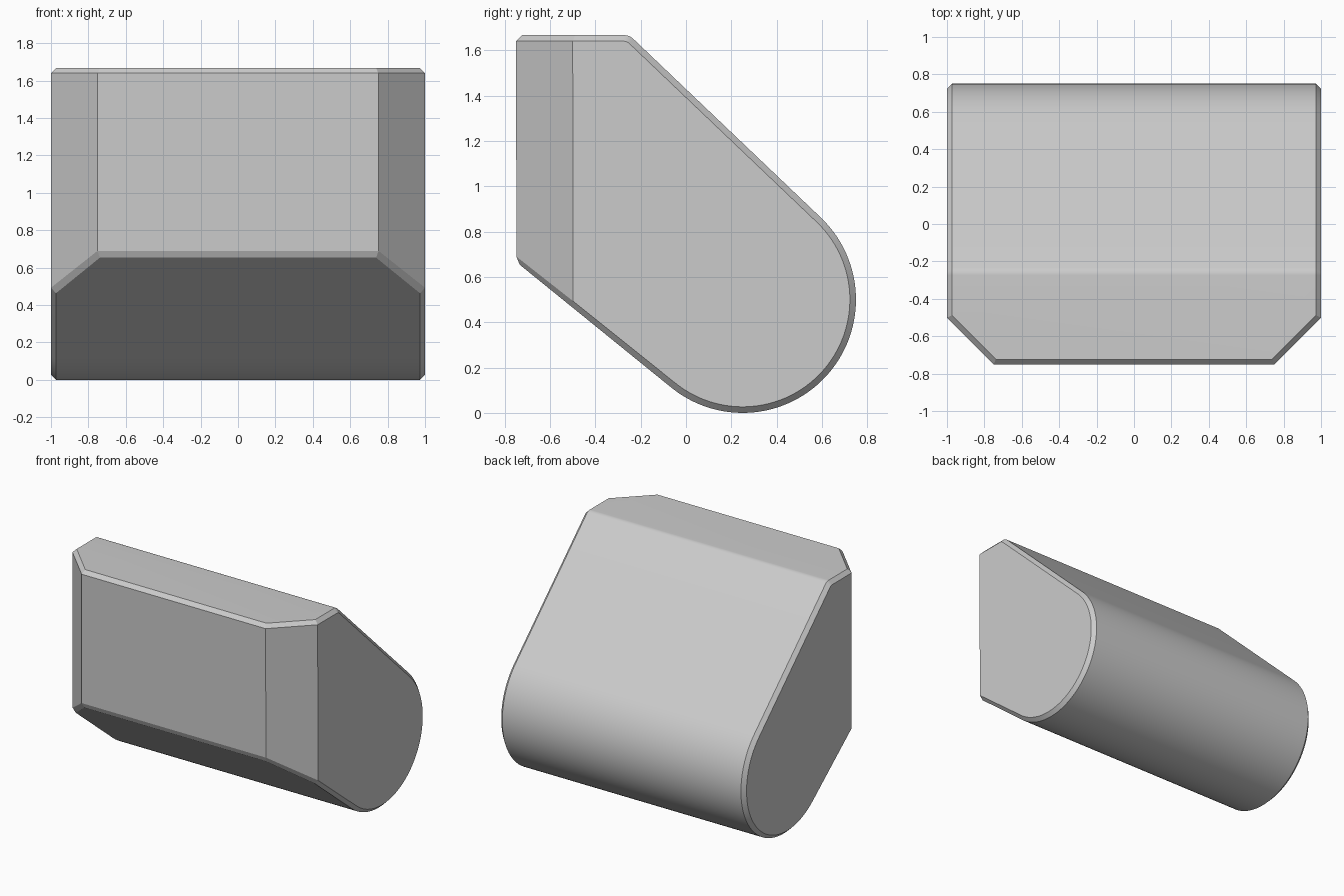
import bpy, bmesh, math
from mathutils import Vector

if "Cube" in bpy.data.objects:
    bpy.data.objects.remove(bpy.data.objects["Cube"])

TOP, FRONT = 1.667, -0.75
CY, CZ, R = 0.25, 0.5, 0.5          # large rounded nose
CORNER_R = 0.06                     # small rounding at the top of the slope


def arc(cy, cz, r, a0, a1, n):
    return [(cy + r * math.cos(math.radians(a0 + (a1 - a0) * i / n)),
             cz + r * math.sin(math.radians(a0 + (a1 - a0) * i / n)))
            for i in range(n + 1)]


# Side profile: front wall, sloped underside, nose, slope, top
slope = 46.4
cy = -0.25 - CORNER_R * math.tan(math.radians((90 - slope) / 2))
profile = [(FRONT, TOP), (FRONT, 0.667)]
profile += arc(CY, CZ, R, -129, slope, 56)
profile += arc(cy, TOP - CORNER_R, CORNER_R, slope, 90, 8)

# Extrude across the width
bm = bmesh.new()
face = bm.faces.new([bm.verts.new((-1, y, z)) for y, z in profile])
ext = bmesh.ops.extrude_face_region(bm, geom=[face])
bmesh.ops.translate(bm, vec=(2, 0, 0),
                    verts=[g for g in ext["geom"] if isinstance(g, bmesh.types.BMVert)])
bmesh.ops.recalc_face_normals(bm, faces=bm.faces[:])

# Cut off both front vertical corners
for s in (-1, 1):
    cut = bmesh.ops.bisect_plane(bm, geom=bm.verts[:] + bm.edges[:] + bm.faces[:],
                                 plane_co=(s, -0.5, 0), dist=1e-5,
                                 plane_no=Vector((s, -1, 0)).normalized(),
                                 clear_outer=True)
    bmesh.ops.holes_fill(bm, edges=[e for e in bm.edges if e.is_boundary], sides=0)
bmesh.ops.recalc_face_normals(bm, faces=bm.faces[:])
bm.normal_update()


# Chamfer the rim between the upright walls and the wrapped surface
def is_wall(f):
    return abs(f.normal.x) > 0.1 or f.normal.y < -0.99


rim = [e for e in bm.edges
       if len(e.link_faces) == 2 and is_wall(e.link_faces[0]) != is_wall(e.link_faces[1])]
bmesh.ops.bevel(bm, geom=rim, offset=0.038, offset_type='WIDTH', segments=1,
                profile=0.5, affect='EDGES', clamp_overlap=False)
bmesh.ops.recalc_face_normals(bm, faces=bm.faces[:])

mesh = bpy.data.meshes.new("wedge_body")
bm.to_mesh(mesh)
bm.free()
body = bpy.data.objects.new("wedge_body", mesh)
bpy.context.collection.objects.link(body)
bpy.context.view_layer.objects.active = body
body.select_set(True)
bpy.ops.object.shade_smooth_by_angle(angle=math.radians(20))
